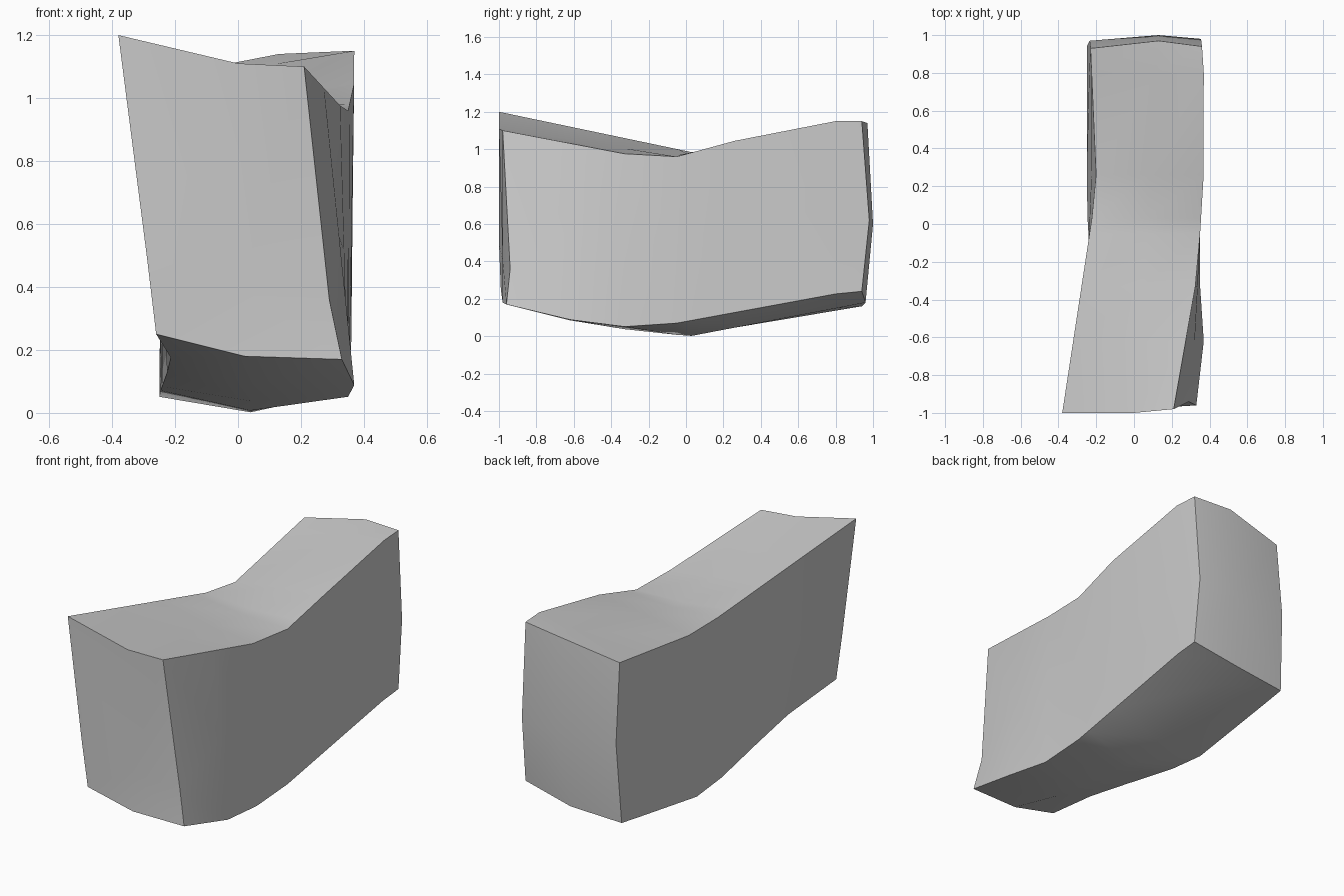
import bpy
import bmesh
from mathutils import Vector

default_cube = bpy.data.objects.get("Cube")
if default_cube:
    bpy.data.objects.remove(default_cube, do_unlink=True)


def make_material(name, colour):
    material = bpy.data.materials.new(name)
    material.use_nodes = True
    material.diffuse_color = colour
    shader = material.node_tree.nodes["Principled BSDF"]
    shader.inputs["Base Color"].default_value = colour
    shader.inputs["Roughness"].default_value = 0.8
    return material


# Long edges of the bent block, each running from front to back
top_left = [(-.38, -1, 1.2), (-.22, .05, .98), (-.2, .24, .96), (-.23, .93, 1.07)]
top_middle = [(0, -1, 1.11), (.05, -.3, 1), (.07, 0, .96), (.08, .27, 1.01), (.13, .97, 1.14)]
top_right = [(.21, -.98, 1.1), (.33, -.3, .97), (.35, -.05, .96),
             (.37, .28, 1.05), (.37, .79, 1.15), (.36, .94, 1.15)]
low_left = [(-.26, -.99, .25), (-.21, -.59, .17), (-.25, .1, .06), (-.25, .28, .05), (-.25, .94, .16)]
low_middle = [(.02, -.98, .18), (.03, -.65, .09), (.04, -.35, .04), (.04, .02, 0), (.06, .96, .18)]
low_right = [(.33, -.96, .17), (.37, -.63, .09), (.35, -.35, .05),
             (.35, -.05, .07), (.36, .82, .23), (.36, .94, .24)]


def sample(rail, y):
    """Point on a long edge at depth y, held at the edge's own ends."""
    points = [Vector(p) for p in rail]
    if y <= points[0].y:
        return points[0]
    for start, end in zip(points, points[1:]):
        if y <= end.y:
            return start.lerp(end, (y - start.y) / (end.y - start.y))
    return points[-1]


def cross_section(y):
    """Closed loop around the block, clockwise from the top left corner."""
    tl, tm, tr, lr, lm, ll = [sample(rail, y) for rail in (
        top_left, top_middle, top_right, low_right, low_middle, low_left)]
    return [tl, tm, tr, tr.lerp(lr, .5), lr, lm, ll, ll.lerp(tl, .5)]


depths = [-1, -.62, -.33, -.05, .03, .26, .8, 1]
sections = [cross_section(y) for y in depths]

# Half-height points shape the slightly hollow front and the bulging back
sections[0][3] = Vector((.29, -.94, .36))
sections[0][7] = Vector((-.29, -1, .5))
sections[-1][3] = Vector((.355, .98, .62))
sections[-1][7] = Vector((-.235, .97, .62))
front_centre = Vector((.01, -.98, .4))
back_centre = Vector((.13, 1, .6))

bm = bmesh.new()
loops = [[bm.verts.new(point) for point in section] for section in sections]

# Skin between neighbouring sections
for near, far in zip(loops, loops[1:]):
    count = len(near)
    for i in range(count):
        j = (i + 1) % count
        bm.faces.new((near[i], near[j], far[j], far[i]))

# End faces, four quads around a centre point
for loop, centre in ((loops[0], front_centre), (loops[-1], back_centre)):
    hub = bm.verts.new(centre)
    for i in range(1, len(loop), 2):
        bm.faces.new((hub, loop[i], loop[(i + 1) % len(loop)], loop[(i + 2) % len(loop)]))

bmesh.ops.recalc_face_normals(bm, faces=bm.faces[:])
mesh = bpy.data.meshes.new("bent_block")
bm.to_mesh(mesh)
bm.free()

block = bpy.data.objects.new("bent_block", mesh)
bpy.context.collection.objects.link(block)
mesh.materials.append(make_material("light_grey", (.6, .6, .6, 1)))

# Smooth skin with crisp corners
bpy.ops.object.select_all(action="DESELECT")
block.select_set(True)
bpy.context.view_layer.objects.active = block
bpy.ops.object.shade_smooth_by_angle(angle=.6)
